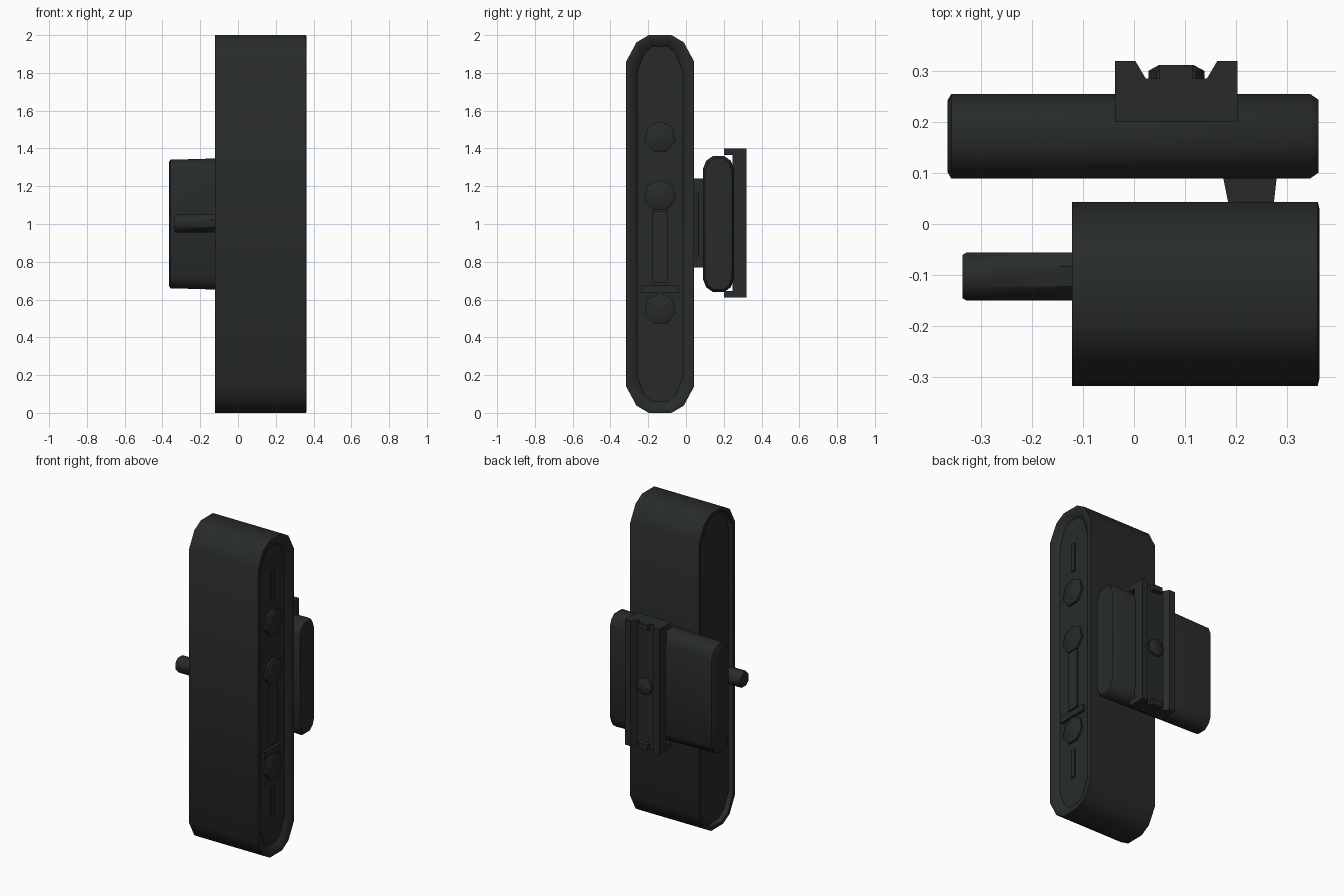
import bpy, bmesh, math

if "Cube" in bpy.data.objects:
    bpy.data.objects.remove(bpy.data.objects["Cube"])

mat = bpy.data.materials.new("dark_plastic")
mat.diffuse_color = (0.02, 0.024, 0.022, 1)
mat.use_nodes = True
mat.node_tree.nodes["Principled BSDF"].inputs["Base Color"].default_value = mat.diffuse_color


def loft(name, rings):
    """Skin a stack of matching point rings and cap both ends."""
    bm = bmesh.new()
    loops = [[bm.verts.new(p) for p in r] for r in rings]
    n = len(loops[0])
    for a, b in zip(loops, loops[1:]):
        for i in range(n):
            j = (i + 1) % n
            bm.faces.new((a[i], a[j], b[j], b[i]))
    bm.faces.new(loops[0])
    bm.faces.new(loops[-1])
    bmesh.ops.recalc_face_normals(bm, faces=bm.faces)
    me = bpy.data.meshes.new(name)
    bm.to_mesh(me)
    bm.free()
    ob = bpy.data.objects.new(name, me)
    bpy.context.collection.objects.link(ob)
    me.materials.append(mat)
    return ob


def box(name, x0, x1, y0, y1, z0, z1):
    return loft(name, [[(x0, y0, z), (x1, y0, z), (x1, y1, z), (x0, y1, z)] for z in (z0, z1)])


def quad_mirror(pts):
    """Mirror quarter-profile points (ordered side to top) into a closed outline."""
    q = list(pts)
    return (q + [(-a, b) for a, b in reversed(q)]
            + [(-a, -b) for a, b in q] + [(a, -b) for a, b in reversed(q)])


def stations(profile, cy, cz, hy, hz, steps):
    """Rings along x; each step is (x, inset, height factor)."""
    return [[(x, cy + a * (hy - i) / hy, cz + b * k * (hz - i) / hz) for a, b in profile]
            for x, i, k in steps]


def disc(axis, c, radius, n, steps, turn=0.0):
    """Rings of an n-gon about the x, y or z axis; each step is (position, radius factor)."""
    rings = []
    for p, k in steps:
        ring = []
        for i in range(n):
            t = turn + 2 * math.pi * i / n
            a, b = c[0] + radius * k * math.cos(t), c[1] + radius * k * math.sin(t)
            ring.append({"x": (p, a, b), "y": (a, p, b), "z": (a, b, p)}[axis])
        rings.append(ring)
    return rings


# Main housing: rounded slab with rimmed, recessed ends
CY = -0.137
body = quad_mirror([(0.18, 0.86), (0.125, 0.962), (0.06, 1.0)])
loft("housing", stations(body, CY, 1, 0.18, 1, [
    (0.335, 0.06, 1), (0.345, 0.05, 1), (0.36, 0.025, 1), (0.363, 0.012, 1), (0.36, 0, 1),
    (-0.121, 0, 1), (-0.121, 0.02, 1), (-0.095, 0.03, 1)]))

# Round buttons on the right-hand panel
for k, z in enumerate((1.46, 1.15, 0.55)):
    loft(f"button_{k}", disc("x", (CY, z), 0.085, 7, [(0.33, 1), (0.348, 1), (0.356, 0.8)], math.pi / 2))

# Raised details on the panel
box("panel_rail", 0.33, 0.345, CY - 0.04, CY + 0.04, 0.69, 1.07)
box("panel_crossbar", 0.33, 0.352, CY - 0.1, CY + 0.1, 0.635, 0.675)
for k, (z0, z1) in enumerate(((1.6, 1.78), (0.24, 0.42))):
    box(f"panel_rib_{k}", 0.33, 0.342, CY - 0.015, CY + 0.015, z0, z1)

# Side stub
loft("side_stub", disc("x", (-0.103, 1.003), 0.051, 8, [(-0.09, 1), (-0.328, 1), (-0.336, 0.9)], math.pi / 8))

# Hinge barrel with thicker end knuckles
loft("hinge_barrel", disc("z", (0.229, 0.084), 0.046, 8, [(0.77, 1), (1.24, 1)], math.pi / 8))
for k, (z0, z1) in enumerate(((0.77, 0.83), (1.17, 1.24))):
    loft(f"hinge_knuckle_{k}", [[(0.185, 0.04, z), (0.274, 0.04, z), (0.28, 0.095, z), (0.174, 0.095, z)]
                                for z in (z0, z1)])

# Back plate, slightly taller toward the right
plate = quad_mirror([(0.083, 0.29), (0.065, 0.335), (0.03, 0.36)])
loft("back_plate", stations(plate, 0.172, 1, 0.083, 0.36, [
    (-0.365, 0.012, 0.945), (-0.358, 0, 0.945), (0.345, 0, 1), (0.362, 0.012, 1)]))

# Clip: grooved channel that hooks over the plate
X0, X1 = -0.037, 0.203
channel = [(X0, 0.245), (X1, 0.245), (X1, 0.319), (X1 - 0.04, 0.319), (X1 - 0.06, 0.285),
           (X0 + 0.06, 0.285), (X0 + 0.04, 0.319), (X0, 0.319)]
loft("clip_channel", [[(x, y, z) for x, y in channel] for z in (0.61, 1.4)])
for k, (z0, z1) in enumerate(((0.61, 0.645), (1.365, 1.4))):
    box(f"clip_hook_{k}", X0, X1, 0.2, 0.26, z0, z1)
    box(f"clip_end_bar_{k}", 0.05, 0.116, 0.27, 0.312, z0, z1)

# Clip pivot
loft("clip_pivot", disc("y", (0.083, 1.0), 0.055, 8, [(0.27, 1), (0.3, 1), (0.312, 0.6)]))

# Smooth shading with sharp edges kept
for ob in bpy.context.collection.objects:
    ob.select_set(True)
    bpy.context.view_layer.objects.active = ob
bpy.ops.object.shade_smooth_by_angle(angle=math.radians(40))
